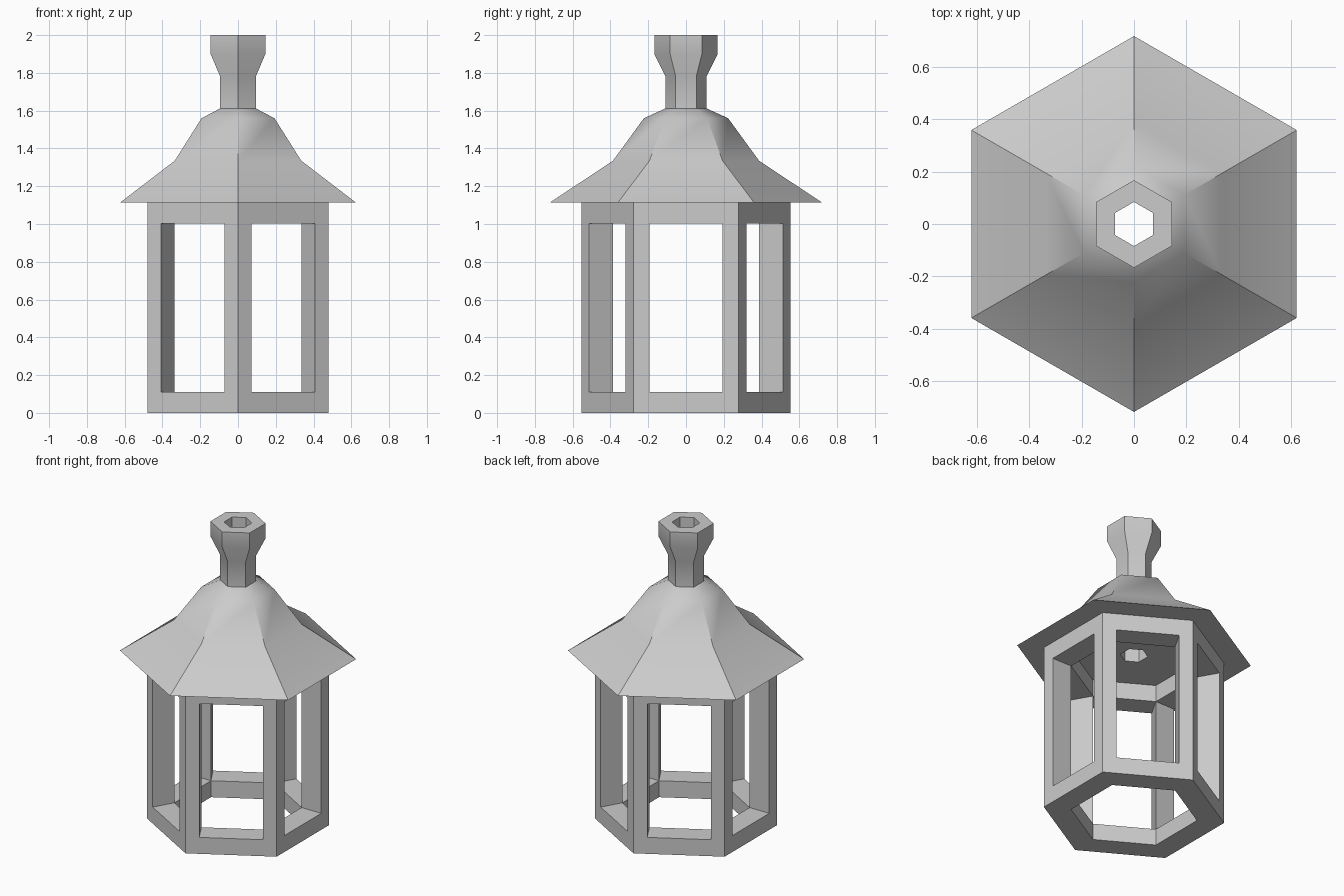
import bpy, bmesh, math
from mathutils import Vector

cube = bpy.data.objects.get("Cube")
if cube:
    bpy.data.objects.remove(cube, do_unlink=True)

SIDES = 6
COS30 = math.cos(math.pi / SIDES)

stone = bpy.data.materials.new("light_grey")
stone.use_nodes = True
GREY = (0.6, 0.6, 0.6, 1)
stone.diffuse_color = GREY
stone.node_tree.nodes["Principled BSDF"].inputs["Base Color"].default_value = GREY


def hexagon(apothem, z):
    """Corners of a hexagon with points towards -y and +y."""
    r = apothem / COS30
    angles = [math.tau * i / SIDES - math.pi / 2 for i in range(SIDES)]
    return [Vector((r * math.cos(a), r * math.sin(a), z)) for a in angles]


def finish(name, bm, smooth_angle):
    bmesh.ops.remove_doubles(bm, verts=bm.verts, dist=0.0005)
    bmesh.ops.recalc_face_normals(bm, faces=bm.faces)
    mesh = bpy.data.meshes.new(name)
    bm.to_mesh(mesh)
    bm.free()
    mesh.materials.append(stone)
    obj = bpy.data.objects.new(name, mesh)
    bpy.context.collection.objects.link(obj)
    bpy.ops.object.select_all(action="DESELECT")
    obj.select_set(True)
    bpy.context.view_layer.objects.active = obj
    bpy.ops.object.shade_smooth_by_angle(angle=math.radians(smooth_angle))
    return obj


# Open hexagonal frame: each side is a panel with a window as wide as the inner wall
def build_frame(outer, inner, levels):
    bm = bmesh.new()
    out = [hexagon(outer, z) for z in levels]
    inn = [hexagon(inner, z) for z in levels]

    def face(*points):
        bm.faces.new([bm.verts.new(p) for p in points])

    for i in range(SIDES):
        j = (i + 1) % SIDES
        A, B = [h[i] for h in out], [h[j] for h in out]
        a, b = [h[i] for h in inn], [h[j] for h in inn]
        along = (B[0] - A[0]).normalized()
        normal = along.cross(Vector((0, 0, 1)))
        depth = normal * (outer - inner)
        P, Q = [p + depth for p in a], [p + depth for p in b]
        # outer border around the window
        face(A[0], B[0], Q[1], P[1])
        face(B[0], B[3], Q[2], Q[1])
        face(B[3], A[3], P[2], Q[2])
        face(A[3], A[0], P[1], P[2])
        # sill, head and jambs
        face(P[1], Q[1], b[1], a[1])
        face(Q[2], P[2], a[2], b[2])
        face(Q[1], Q[2], b[2], b[1])
        face(P[2], P[1], a[1], a[2])
        # inner rails, underside and top
        face(a[0], b[0], b[1], a[1])
        face(a[2], b[2], b[3], a[3])
        face(A[0], B[0], b[0], a[0])
        face(A[3], B[3], b[3], a[3])
    return finish("window_frame", bm, 20)


# Closed ring-shaped solid lofted from (apothem, height) steps
def build_loft(name, profile, smooth_angle):
    bm = bmesh.new()
    rings = [[bm.verts.new(p) for p in hexagon(r, z)] for r, z in profile]
    for k, low in enumerate(rings):
        high = rings[(k + 1) % len(rings)]
        for i in range(SIDES):
            j = (i + 1) % SIDES
            bm.faces.new((low[i], low[j], high[j], high[i]))
    return finish(name, bm, smooth_angle)


EAVE, FLUE = 1.115, 0.073
build_frame(0.48, 0.335, (0, 0.11, 1.003, EAVE))

# Flared roof and chimney share one straight flue
build_loft("roof_and_chimney", [
    (FLUE, EAVE), (0.622, EAVE), (0.335, 1.335), (0.193, 1.56),
    (0.094, 1.612), (0.094, 1.78), (0.145, 1.9), (0.145, 2.0), (FLUE, 2.0),
], 33)
